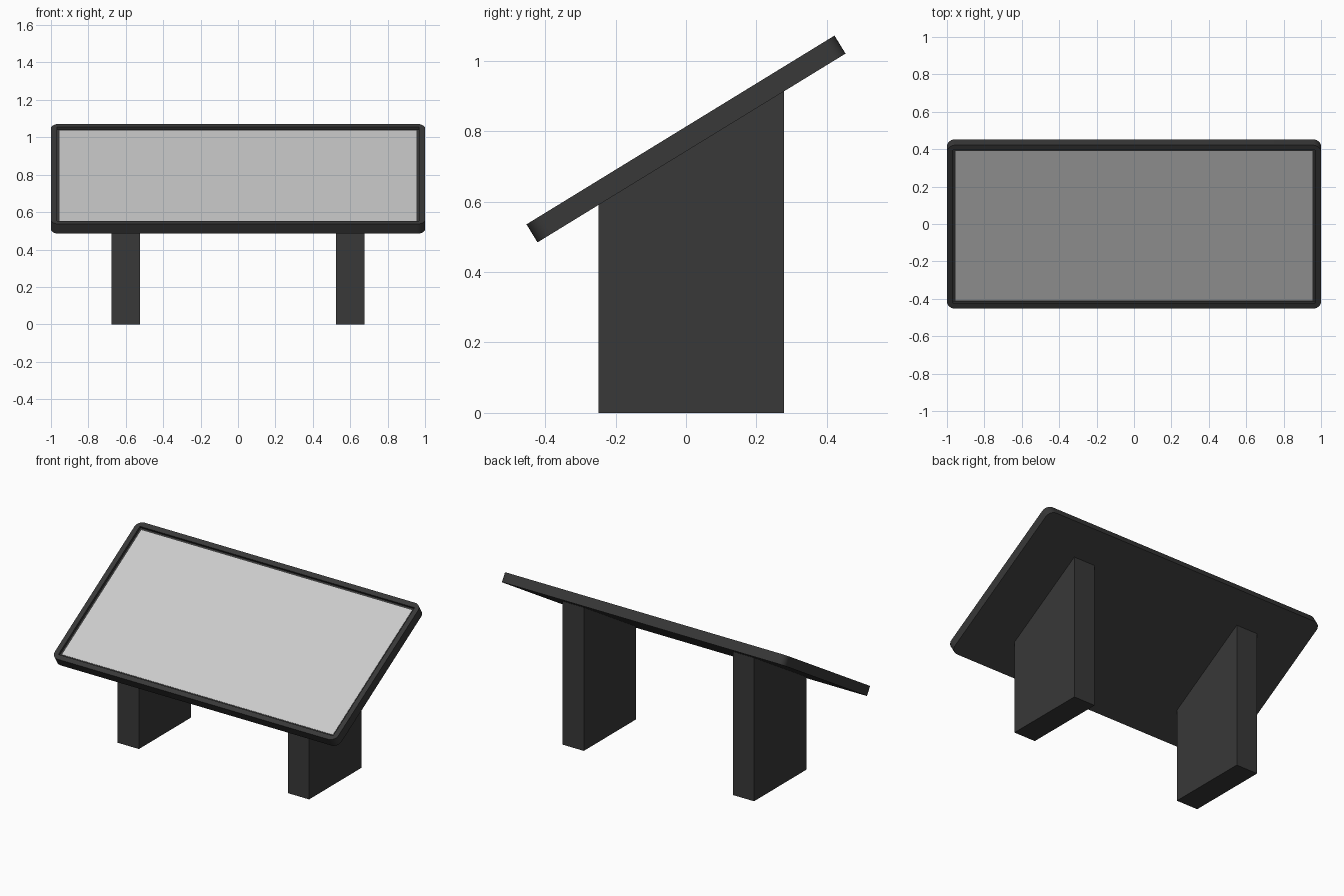
import bpy, bmesh, math
from mathutils import Matrix

if "Cube" in bpy.data.objects:
    bpy.data.objects.remove(bpy.data.objects["Cube"])

W, L, T = 2.0, 1.026, 0.06         # panel width, sloped length, thickness
ANGLE = math.radians(31.5)
CENTRE_Z = 0.778
BORDER, DEPTH, RADIUS = 0.045, 0.015, 0.045
TILT = Matrix.Translation((0, 0, CENTRE_Z)) @ Matrix.Rotation(ANGLE, 4, 'X')


def material(name, value):
    m = bpy.data.materials.new(name)
    m.diffuse_color = (value, value, value, 1)
    m.use_nodes = True
    m.node_tree.nodes["Principled BSDF"].inputs["Base Color"].default_value = m.diffuse_color
    return m


def make_object(name, bm, mat):
    bmesh.ops.recalc_face_normals(bm, faces=bm.faces)
    mesh = bpy.data.meshes.new(name)
    bm.to_mesh(mesh)
    bm.free()
    mesh.materials.append(mat)
    ob = bpy.data.objects.new(name, mesh)
    bpy.context.collection.objects.link(ob)
    return ob


def prism(bm, points, offset):
    face = bm.faces.new([bm.verts.new(p) for p in points])
    ext = bmesh.ops.extrude_face_region(bm, geom=[face])
    verts = [v for v in ext["geom"] if isinstance(v, bmesh.types.BMVert)]
    bmesh.ops.translate(bm, verts=verts, vec=offset)


dark = material("dark_metal", 0.04)
light = material("display_grey", 0.6)

# Tilted frame: rounded slab with a rectangular recess in its upper face
bm = bmesh.new()
bmesh.ops.create_cube(bm, size=1, matrix=Matrix.Diagonal((W, L, T, 1)))
top = max(bm.faces, key=lambda f: f.calc_center_median().z)
bmesh.ops.inset_region(bm, faces=[top], thickness=BORDER)
bmesh.ops.translate(bm, verts=top.verts, vec=(0, 0, 0))
ext = bmesh.ops.extrude_discrete_faces(bm, faces=[top])
floor = ext["faces"][0]
bmesh.ops.translate(bm, verts=floor.verts, vec=(0, 0, -DEPTH))
corners = [e for e in bm.edges
           if all(abs(abs(v.co.x) - W / 2) < 1e-4 for v in e.verts)
           and abs(e.verts[0].co.z - e.verts[1].co.z) > T / 2]
bmesh.ops.bevel(bm, geom=corners, offset=RADIUS, segments=8, profile=0.5,
                affect='EDGES')
frame = make_object("panel_frame", bm, dark)
frame.matrix_world = TILT

# Display surface lying on the recess floor
bm = bmesh.new()
bmesh.ops.create_cube(bm, size=1, matrix=Matrix.Translation((0, 0, T / 2 - DEPTH))
                      @ Matrix.Diagonal((W - 2 * BORDER, L - 2 * BORDER, 0.004, 1)))
screen = make_object("display_surface", bm, light)
screen.matrix_world = TILT

# Slab legs, cut to the slope of the panel underside
def underside(y):
    return CENTRE_Z + y * math.tan(ANGLE) - T / 2 / math.cos(ANGLE)

Y0, Y1 = -0.248, 0.279
for side, x in (("left", -0.6), ("right", 0.6)):
    bm = bmesh.new()
    prism(bm, [(x - 0.075, Y0, 0), (x - 0.075, Y1, 0),
               (x - 0.075, Y1, underside(Y1)), (x - 0.075, Y0, underside(Y0))],
          (0.15, 0, 0))
    make_object(side + "_leg", bm, dark)

# Smooth rounded corners, keeping crisp edges
bpy.ops.object.select_all(action='DESELECT')
frame.select_set(True)
bpy.context.view_layer.objects.active = frame
bpy.ops.object.shade_smooth_by_angle(angle=math.radians(30))
